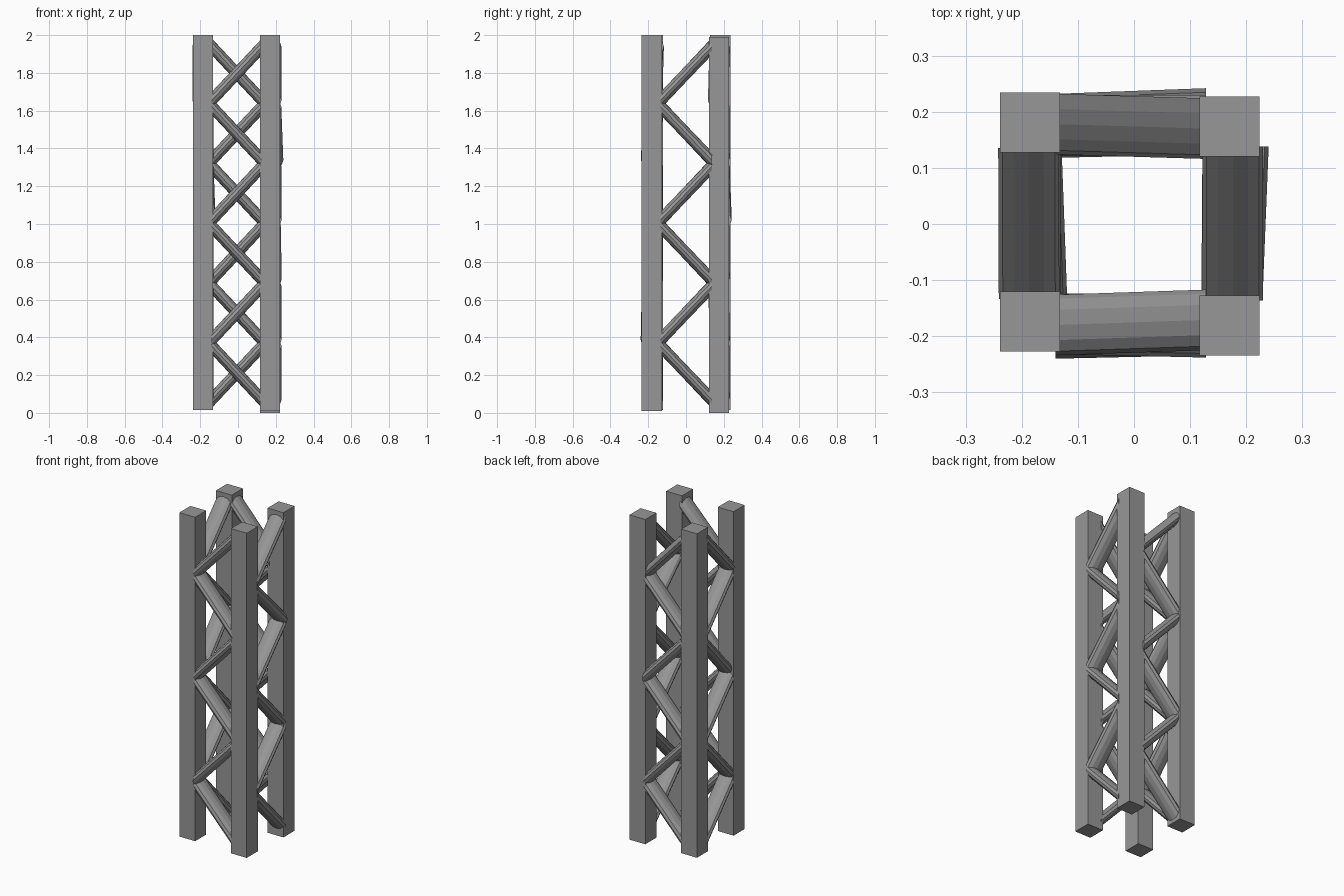
import bpy, bmesh
from mathutils import Vector, Matrix

if "Cube" in bpy.data.objects:
    bpy.data.objects.remove(bpy.data.objects["Cube"])

steel = bpy.data.materials.new("dark_grey")
steel.diffuse_color = (0.31, 0.31, 0.31, 1)
steel.use_nodes = True
steel.node_tree.nodes["Principled BSDF"].inputs["Base Color"].default_value = steel.diffuse_color


def make_object(name, bm):
    bmesh.ops.recalc_face_normals(bm, faces=bm.faces)
    mesh = bpy.data.meshes.new(name)
    bm.to_mesh(mesh)
    bm.free()
    mesh.materials.append(steel)
    obj = bpy.data.objects.new(name, mesh)
    bpy.context.collection.objects.link(obj)


def post(name, x, y, z0, z1, size=0.107):
    bm = bmesh.new()
    bmesh.ops.create_cube(bm, size=1)
    for v in bm.verts:
        v.co = (x + v.co.x * size, y + v.co.y * size, (z0 + z1) / 2 + v.co.z * (z1 - z0))
    make_object(name, bm)


def brace(bm, a, b, normal, height=0.088, depth=0.108):
    """Flattened 12-sided rod from a to b with ends cut upright against the posts."""
    up = Vector((0, 0, height / 2))
    m = Matrix((up, normal * depth / 2, b - a)).transposed().to_4x4()
    m.translation = (a + b) / 2
    bmesh.ops.create_cone(bm, cap_ends=True, segments=12, radius1=1, radius2=1,
                          depth=1, matrix=m)


# Corner posts
post("front_left_post", -0.185, -0.174, 0.015, 2.0)
post("front_right_post", 0.17, -0.181, 0.01, 2.0)
post("back_left_post", -0.185, 0.181, 0.015, 2.0)
post("back_right_post", 0.17, 0.174, 0.0, 1.99)

# Zigzag bracing: name, start corner (low node), end corner, outward normal,
# and small outward misalignment of some braces (start side, end side)
faces = [
    ("front_bracing", (0.128, -0.178), (-0.14, -0.178), (0, -1, 0),
     {1: (0.002, 0.008), 4: (0.006, 0.0), 5: (-0.007, 0.002)}),
    ("back_bracing", (-0.14, 0.176), (0.128, 0.176), (0, 1, 0),
     {1: (-0.004, 0.002), 3: (0.002, 0.012), 5: (0.002, -0.006)}),
    ("right_bracing", (0.176, 0.138), (0.176, -0.136), (1, 0, 0),
     {4: (0.010, -0.001), 2: (0.0, -0.002)}),
    ("left_bracing", (-0.185, 0.135), (-0.185, -0.134), (-1, 0, 0),
     {3: (-0.002, -0.012), 5: (0.003, 0.002)}),
]
for name, start, end, normal, tilt in faces:
    bm = bmesh.new()
    n = Vector(normal)
    for i in range(6):
        z = 0.212 + 0.317 * i
        rise = 0.143 if i % 2 == 0 else -0.143
        ta, tb = tilt.get(i, (0, 0))
        a = Vector((*start, z - rise)) + n * ta
        b = Vector((*end, z + rise)) + n * tb
        brace(bm, a, b, n)
    make_object(name, bm)
